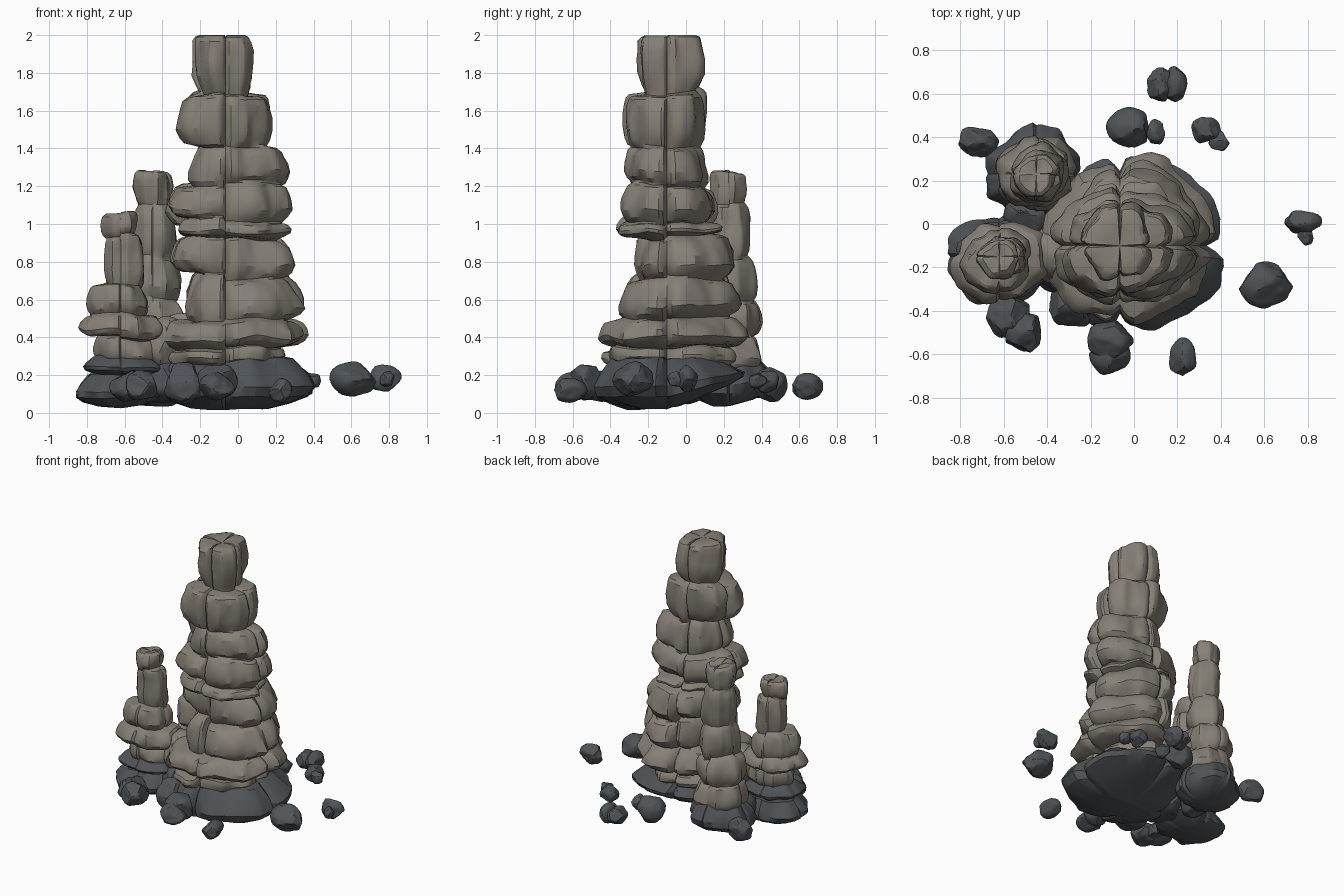
import bpy, bmesh, random
from math import pi, sin, cos, exp
from mathutils import Vector, noise

if "Cube" in bpy.data.objects:
    bpy.data.objects.remove(bpy.data.objects["Cube"])

random.seed(11)
SEG = 96


def material(name, color):
    m = bpy.data.materials.new(name)
    m.diffuse_color = (*color, 1)
    m.use_nodes = True
    m.node_tree.nodes["Principled BSDF"].inputs["Base Color"].default_value = m.diffuse_color
    return m


TAN = material("weathered_stone", (0.24, 0.217, 0.182))
DARK = material("dark_stone", (0.078, 0.088, 0.095))


def finish(bm, name, mat):
    bmesh.ops.recalc_face_normals(bm, faces=bm.faces)
    me = bpy.data.meshes.new(name)
    bm.to_mesh(me)
    bm.free()
    ob = bpy.data.objects.new(name, me)
    bpy.context.collection.objects.link(ob)
    me.materials.append(mat)
    bpy.ops.object.select_all(action='DESELECT')
    ob.select_set(True)
    bpy.context.view_layer.objects.active = ob
    bpy.ops.object.shade_smooth_by_angle(angle=0.5)
    return ob


LEDGE = [(.03, .86), (.14, .95), (.32, 1.02), (.55, 1.02), (.75, .98), (.9, .93), (.97, .85)]
SKIRT = [(0, .5), (.1, .78), (.25, .96), (.45, 1.0), (.7, .9), (1, .72)]


def stack(name, axis, layers, mat, profile=LEDGE, crack=.15, rough=.026, jog=.03, tilt=0):
    """Loft of bulging ledges (z0, z1, x0, x1, y0, y1, flare), split by four upright cracks."""
    cx, cy = axis
    bm = bmesh.new()
    n = len(layers)
    # ledge heights shift from one quarter to the next
    shift = [[random.uniform(-jog, jog) if 0 < i < n else random.uniform(-.012, 0) * (i == n)
              for q in range(4)] for i in range(n + 1)]
    rings = []
    for i, (z0, z1, x0, x1, y0, y1, flare) in enumerate(layers):
        planes = [(2 * pi * (k + random.uniform(-.35, .35)) / 8, random.uniform(.9, 1.0))
                  for k in range(8)]
        grow = [random.uniform(.94, 1.03) for q in range(4)]
        lean = [flare + random.uniform(-.1, .1) for q in range(4)]
        for t, s in profile:
            ring = []
            for j in range(SEG):
                a = 2 * pi * j / SEG
                c, d = cos(a), sin(a)
                q = j * 4 // SEG
                rx = x1 - cx if c > 0 else cx - x0
                ry = y1 - cy if d > 0 else cy - y0
                e = 1.75 if q == 1 else 2.2      # leaner back left quarter
                r = ((abs(c) / rx) ** e + (abs(d) / ry) ** e) ** (-1 / e)
                facet = min([1.03] + [p / cos(a - f) for f, p in planes if cos(a - f) > .3])
                off = (a + pi / 4) % (pi / 2) - pi / 4
                groove = crack * exp(-(off / .06) ** 2)
                r *= s * facet * grow[q] * (1 - groove) * (1 + lean[q] * (t - .5))
                z = z0 + t * (z1 - z0) + shift[i][q] * (1 - t) + shift[i + 1][q] * t
                p = Vector((cx + c * r, cy + d * r, z))
                r += rough * noise.noise(p * 6) + rough * .5 * noise.noise(p * 15)
                wave = .025 if mat == TAN else .012
                z += wave * noise.noise(p * 5 + Vector((5, 5, 5))) * (z < 1.9)
                z += tilt * max(0, d * r) * (1 - t)      # underside rises to the back
                ring.append(bm.verts.new((cx + c * r, cy + d * r, z)))
            rings.append(ring)
    # domed top, creased along the cracks
    for s in (.85, .45):
        ring = []
        for j, v in enumerate(rings[-1] if s == .85 else rings[-2]):
            x, y, z = v.co
            dip = crack * .22 if j % (SEG // 4) == 0 else 0
            ring.append(bm.verts.new((cx + (x - cx) * s, cy + (y - cy) * s, z + .01 - dip)))
        rings.append(ring)
    for lo, hi in zip(rings, rings[1:]):
        for j in range(SEG):
            k = (j + 1) % SEG
            bm.faces.new((lo[j], lo[k], hi[k], hi[j]))
    for ring, dz in ((rings[0], -.012), (rings[-1], -.01)):
        z = sum(v.co.z for v in ring) / SEG + dz
        tip = bm.verts.new((cx, cy, z))
        for j in range(SEG):
            bm.faces.new((ring[j], ring[(j + 1) % SEG], tip))
    return finish(bm, name, mat)


def rock(name, loc, size, mat=DARK):
    """Boulder: a ball trimmed by random planes."""
    bm = bmesh.new()
    bmesh.ops.create_icosphere(bm, subdivisions=4, radius=1)
    planes = [(Vector([random.gauss(0, 1) for _ in range(3)]).normalized(),
               random.uniform(.74, .93)) for _ in range(13)]
    for v in bm.verts:
        u = v.co.normalized()
        r = min([1.04] + [d / u.dot(nn) for nn, d in planes if u.dot(nn) > .2])
        r += .06 * noise.noise(u * 2.2 + Vector(loc) * 9)
        v.co = Vector(loc) + Vector([u[k] * r * size[k] * 1.04 for k in range(3)])
    return finish(bm, name, mat)


# tall central spire
MAIN = (-.065, -.1)
stack("main_spire", MAIN, [
    (.24, .35, -.38, .28, -.43, .27, .1),
    (.35, .51, -.41, .36, -.45, .30, -.1),
    (.51, .73, -.28, .34, -.36, .28, -.15),
    (.73, .92, -.35, .31, -.27, .25, -.1),
    (.92, 1.03, -.35, .28, -.37, .22, 0),
    (1.03, 1.22, -.37, .29, -.33, .16, -.1),
    (1.22, 1.41, -.25, .26, -.31, .11, -.15),
    (1.41, 1.69, -.32, .19, -.32, .11, 0),
    (1.69, 2.0, -.245, .09, -.26, .10, .13)], TAN)
stack("main_base", MAIN, [(.02, .29, -.42, .43, -.48, .32, 0)],
      DARK, SKIRT, .15, jog=0, tilt=.35)

# small spire, front left
LEFT = (-.62, -.15)
stack("left_spire", LEFT, [
    (.27, .41, -.76, -.43, -.30, -.01, 0),
    (.41, .51, -.82, -.40, -.36, .01, -.1),
    (.51, .67, -.80, -.47, -.32, -.02, -.15),
    (.67, .94, -.70, -.50, -.25, -.05, -.1),
    (.94, 1.06, -.72, -.53, -.25, -.07, .1)], TAN, crack=.03, rough=.02, jog=.015)
stack("left_base", LEFT, [(.04, .21, -.87, -.36, -.38, .05, 0),
                          (.21, .30, -.83, -.40, -.34, .02, 0)], DARK, SKIRT, .05, jog=.01)

# small spire, back left
BACK = (-.45, .23)
stack("back_spire", BACK, [
    (.23, .42, -.64, -.27, .06, .40, -.1),
    (.42, .60, -.62, -.29, .07, .40, -.1),
    (.60, .82, -.57, -.31, .09, .37, -.1),
    (.82, 1.09, -.55, -.32, .11, .33, -.1),
    (1.09, 1.28, -.55, -.35, .12, .32, 0)], TAN, crack=.02, rough=.02, jog=.015)
stack("back_base", BACK, [(.04, .28, -.70, -.24, .04, .47, 0)],
      DARK, SKIRT, .06, jog=0, tilt=.2)

# rock saddles joining the spires
rock("stone_saddle", (-.38, -.13, .36), (.11, .13, .14), TAN)
rock("dark_saddle", (-.37, -.12, .16), (.13, .18, .11))
rock("rear_saddle", (-.49, .04, .16), (.10, .11, .11))

# boulders: x, y, z then half sizes
BOULDERS = [
    (.12, .64, .14, .06, .075, .065), (.19, .64, .14, .055, .08, .065),
    (-.02, .44, .15, .10, .09, .09), (.10, .42, .16, .04, .06, .05),
    (.33, .43, .17, .065, .06, .06), (.39, .38, .17, .045, .045, .045),
    (.77, .01, .18, .09, .05, .07), (.79, -.055, .18, .04, .04, .04),
    (.61, -.28, .18, .12, .10, .085), (.225, -.62, .12, .06, .09, .06),
    (-.11, -.60, .14, .09, .09, .07), (-.11, -.53, .17, .10, .09, .09),
    (-.57, -.43, .14, .10, .10, .08), (-.51, -.49, .14, .085, .10, .08),
    (-.28, -.36, .15, .11, .12, .11), (-.72, .38, .16, .09, .07, .08)]
for i, b in enumerate(BOULDERS):
    rock(f"boulder_{i + 1}", b[:3], b[3:])
